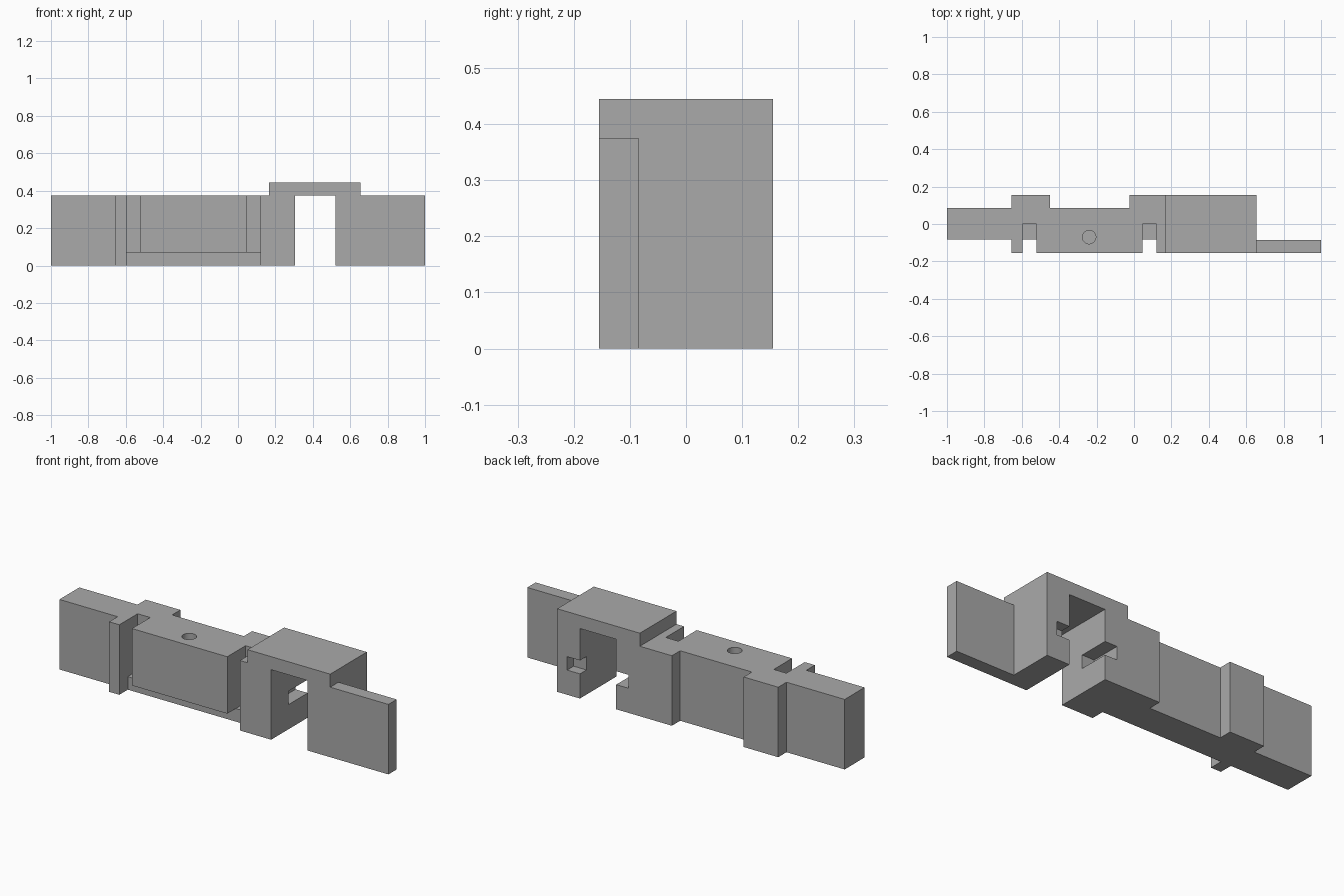
import bpy, bmesh, math
from mathutils import Vector

if "Cube" in bpy.data.objects:
    bpy.data.objects.remove(bpy.data.objects["Cube"], do_unlink=True)

TOP, CAP = 0.375, 0.445
FRONT, BACK = -0.155, 0.155

grey = bpy.data.materials.new("plain grey")
grey.use_nodes = True
colour = (0.4, 0.4, 0.4, 1)
grey.diffuse_color = colour
grey.node_tree.nodes["Principled BSDF"].inputs["Base Color"].default_value = colour


def make(name, bm):
    bmesh.ops.recalc_face_normals(bm, faces=bm.faces)
    mesh = bpy.data.meshes.new(name)
    bm.to_mesh(mesh)
    bm.free()
    mesh.materials.append(grey)
    obj = bpy.data.objects.new(name, mesh)
    bpy.context.collection.objects.link(obj)
    return obj


def prism(name, outline, height):
    bm = bmesh.new()
    face = bm.faces.new([bm.verts.new((x, y, 0)) for x, y in outline])
    new = bmesh.ops.extrude_face_region(bm, geom=[face])["geom"]
    bmesh.ops.translate(bm, vec=(0, 0, height),
                        verts=[v for v in new if isinstance(v, bmesh.types.BMVert)])
    return make(name, bm)


def box(name, x, y, z):
    bm = bmesh.new()
    bmesh.ops.create_cube(bm, size=1)
    for v in bm.verts:
        v.co = Vector([r[0] if c < 0 else r[1] for c, r in zip(v.co, (x, y, z))])
    return make(name, bm)


def rod(name, radius, start, end):
    start, end = Vector(start), Vector(end)
    bm = bmesh.new()
    bmesh.ops.create_cone(bm, cap_ends=True, segments=48, radius1=radius,
                          radius2=radius, depth=(end - start).length)
    turn = (end - start).to_track_quat("Z", "Y")
    for v in bm.verts:
        v.co = turn @ v.co + (start + end) / 2
    return make(name, bm)


# Stepped bar outline seen from above
body = prism("connector_body", [
    (-1, -0.083), (-0.655, -0.083), (-0.655, FRONT), (1, FRONT), (1, -0.085),
    (0.655, -0.085), (0.655, BACK), (-0.025, BACK), (-0.025, 0.085),
    (-0.45, 0.085), (-0.45, BACK), (-0.655, BACK), (-0.655, 0.085), (-1, 0.085)], CAP)

wide = (-0.3, 0.3)
cutters = [
    # Lower shoulders beside the raised bridge, and the opening under it
    box("left_shoulder_cutter", (-1.2, 0.165), wide, (TOP, 0.6)),
    box("right_shoulder_cutter", (0.655, 1.2), wide, (TOP, 0.6)),
    box("opening_cutter", (0.305, 0.52), wide, (-0.1, TOP)),
    # Step below the front block, with a slot at each end of the block
    box("undercut_cutter", (-0.595, 0.12), (-0.3, -0.083), (-0.1, 0.07)),
    box("slot_cutter_a", (-0.595, -0.52), (-0.3, 0), (0.07, 0.6)),
    box("slot_cutter_b", (0.045, 0.12), (-0.3, 0), (0.07, 0.6)),
    # Blind pin holes and shallow round pockets
    rod("front_pin_cutter", 0.036, (-0.83, -0.2, 0.19), (-0.83, 0.01, 0.19)),
    rod("top_pin_cutter", 0.036, (-0.24, -0.07, 0.27), (-0.24, -0.07, 0.5)),
    rod("pocket_cutter_a", 0.087, (0.205, -0.3, 0.115), (0.205, -0.1, 0.115)),
    rod("pocket_cutter_b", 0.087, (0.618, -0.3, 0.115), (0.618, -0.1, 0.115)),
    # Round-ended channel and facing hole in the walls of the opening
    box("channel_cutter", (0.232, 0.4), (-0.01, 0.3), (0.132, 0.204)),
    rod("channel_end_cutter", 0.036, (0.232, -0.01, 0.168), (0.4, -0.01, 0.168)),
    rod("wall_hole_cutter", 0.036, (0.45, -0.01, 0.168), (0.596, -0.01, 0.168)),
    box("back_notch_cutter", (0.45, 0.596), (0.1, 0.3), (0.132, 0.204)),
]

bpy.context.view_layer.objects.active = body
body.select_set(True)
for cutter in cutters:
    cutter.hide_render = True
    mod = body.modifiers.new(cutter.name, "BOOLEAN")
    mod.operation = "DIFFERENCE"
    mod.solver = "EXACT"
    mod.object = cutter
    bpy.ops.object.modifier_apply(modifier=mod.name)
    bpy.data.objects.remove(cutter, do_unlink=True)

bpy.ops.object.shade_smooth_by_angle(angle=math.radians(30))
